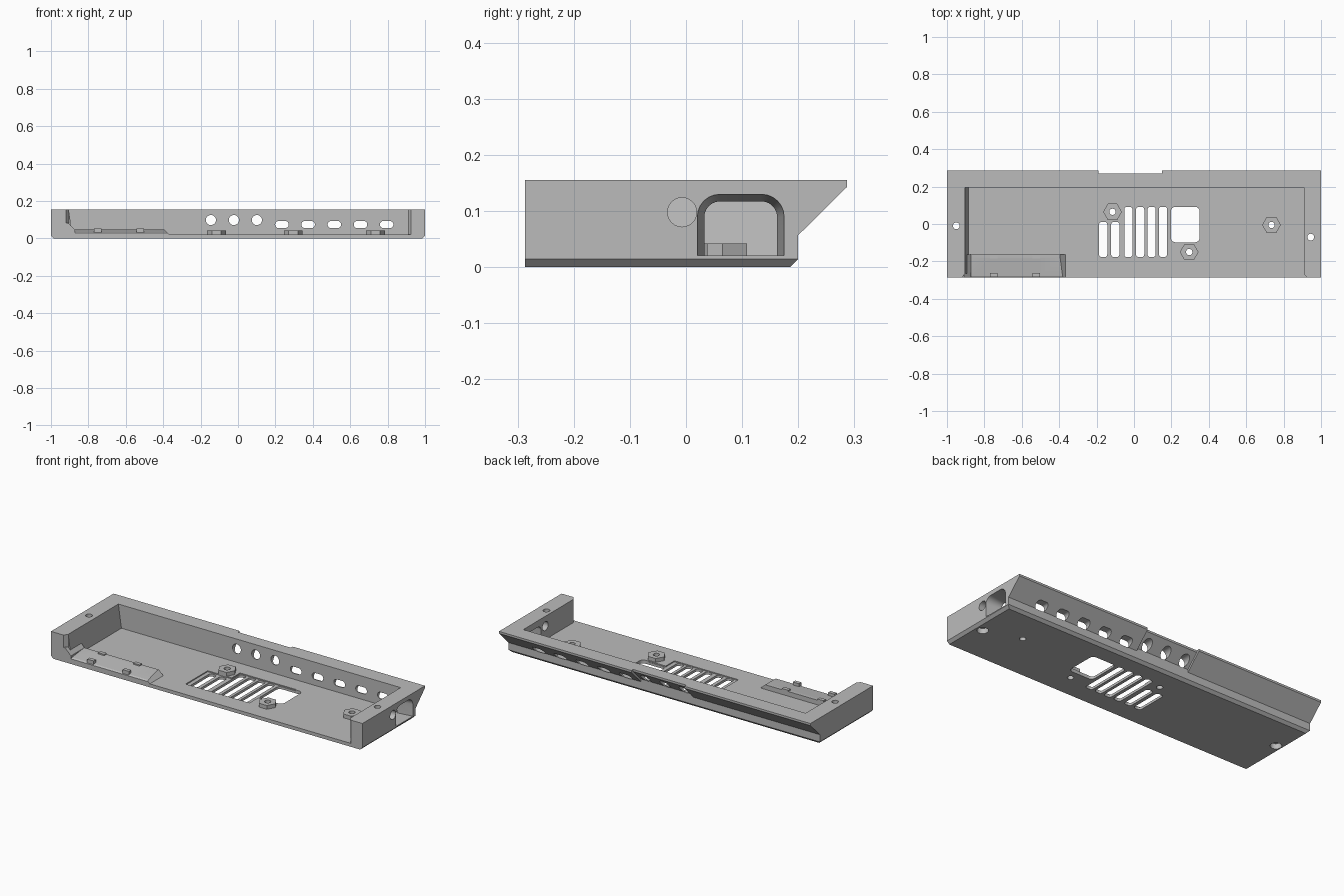
import bpy, bmesh
from math import cos, sin, pi

if "Cube" in bpy.data.objects:
    bpy.data.objects.remove(bpy.data.objects["Cube"])

grey = bpy.data.materials.new("plain grey")
grey.use_nodes = True
colour = (0.5, 0.5, 0.5, 1)
grey.diffuse_color = colour
grey.node_tree.nodes["Principled BSDF"].inputs["Base Color"].default_value = colour


def prism(name, pts, axis, a, b, end_pts=None):
    """Extrude (or loft to end_pts) a 2D outline along an axis from a to b."""
    place = {"X": lambda p, t: (t, p[0], p[1]),
             "Y": lambda p, t: (p[0], t, p[1]),
             "Z": lambda p, t: (p[0], p[1], t)}[axis]
    bm = bmesh.new()
    low = [bm.verts.new(place(p, a)) for p in pts]
    high = [bm.verts.new(place(p, b)) for p in (end_pts or pts)]
    bm.faces.new(low)
    bm.faces.new(high)
    n = len(pts)
    for i in range(n):
        j = (i + 1) % n
        bm.faces.new((low[i], low[j], high[j], high[i]))
    bmesh.ops.recalc_face_normals(bm, faces=bm.faces)
    mesh = bpy.data.meshes.new(name)
    bm.to_mesh(mesh)
    bm.free()
    mesh.materials.append(grey)
    obj = bpy.data.objects.new(name, mesh)
    bpy.context.collection.objects.link(obj)
    return obj


def combine(target, tool, operation="DIFFERENCE"):
    """Apply a boolean and discard the tool object."""
    mod = target.modifiers.new("combine", "BOOLEAN")
    mod.operation, mod.solver, mod.object = operation, "EXACT", tool
    bpy.context.view_layer.objects.active = target
    bpy.ops.object.modifier_apply(modifier=mod.name)
    bpy.data.objects.remove(tool)


def cut(target, *args):
    combine(target, prism("cutter", *args))


def ring(cx, cy, r, n=24):
    return [(cx + r * cos(2 * pi * i / n), cy + r * sin(2 * pi * i / n)) for i in range(n)]


def rounded(cx, cy, hx, hy, r, n=6):
    pts = []
    for k, (sx, sy) in enumerate([(1, 1), (-1, 1), (-1, -1), (1, -1)]):
        for i in range(n + 1):
            a = (k + i / n) * pi / 2
            pts.append((cx + sx * (hx - r) + r * cos(a), cy + sy * (hy - r) + r * sin(a)))
    return pts


def arch(y0, y1, z0, z1, r, n=6):
    pts = [(y0, z0), (y1, z0)]
    for k, cy in enumerate((y1 - r, y0 + r)):
        for i in range(n + 1):
            a = (k + i / n) * pi / 2
            pts.append((cy + r * cos(a), z1 - r + r * sin(a)))
    return pts


def box(x0, x1, y0, y1):
    return [(x0, y0), (x1, y0), (x1, y1), (x0, y1)]


# Case body: side profile with overhanging back lip
FRONT, FLOOR, TOP = -0.287, 0.02, 0.155
case = prism("case_body", [(FRONT, 0), (0.185, 0), (0.2, 0.015), (0.2, 0.057),
                           (0.287, 0.143), (0.287, TOP), (FRONT, TOP)], "X", -1, 1)

# Chamfered lower end edges
for s in (-1, 1):
    cut(case, [(s * 0.975, -0.01), (s * 1.01, -0.01), (s * 1.01, 0.025)], "Y", -0.4, 0.4)

# Open-fronted cavity, with one slightly sloping end wall
cut(case, [(-0.885, FLOOR), (0.908, FLOOR), (0.908, 0.17), (-0.907, 0.17)], "Y", -0.4, 0.195)

# Flared front corners of the end walls
cut(case, [(0.89, -0.3), (0.935, -0.3), (0.908, -0.265), (0.89, -0.265)], "Z", FLOOR, 0.2)
cut(case, [(-0.86, -0.3), (-0.93, -0.3), (-0.904, -0.265), (-0.86, -0.265)], "Z", 0.046, 0.2)

# Shallow step in the back lip
cut(case, [(0.2, 0.073), (0.27, 0.143), (0.27, 0.2), (0.32, 0.2), (0.32, 0.05), (0.2, 0.05)],
    "X", -0.19, 0.15)

# Button holes and status slots through the back wall
for i in range(3):
    cut(case, ring(-0.145 + i * 0.123, 0.098, 0.027), "Y", 0.15, 0.4)
for i in range(5):
    cut(case, rounded(0.235 + i * 0.14, 0.074, 0.036, 0.019, 0.0185), "Y", 0.15, 0.4)

# Arched connector opening and round hole in the left end wall
cut(case, arch(0.035, 0.16, 0.021, 0.115, 0.026), "X", 0.89, 1.001,
    arch(0.02, 0.175, 0.021, 0.13, 0.04))
cut(case, ring(-0.007, 0.098, 0.026), "X", 0.88, 1.1)

# Recessed vent panel with slots and a square window
cut(case, [(-0.21, -0.18), (0.2, -0.18), (0.2, -0.1), (0.305, -0.1), (0.305, 0.097),
           (-0.055, 0.097), (-0.055, 0.022), (-0.21, 0.022)], "Z", 0.014, 0.03)
for i, x in enumerate((-0.165, -0.1, -0.03, 0.033, 0.094, 0.155)):
    y1 = 0.012 if i < 2 else 0.092
    cut(case, rounded(x, (y1 - 0.177) / 2, 0.022, (y1 + 0.177) / 2, 0.015), "Z", -0.1, 0.1)
cut(case, rounded(0.274, -0.003, 0.077, 0.095, 0.025), "Z", -0.1, 0.1)

# Hexagonal standoffs
for x, y in ((-0.115, 0.065), (0.295, -0.15), (0.735, -0.005)):
    combine(case, prism("standoff", ring(x, y, 0.05, 6), "Z", 0.012, 0.042), "UNION")
    cut(case, ring(x, y, 0.017), "Z", -0.1, 0.1)

# End wall screw holes with wider heads underneath
for x, y in ((-0.95, -0.01), (0.945, -0.07)):
    cut(case, ring(x, y, 0.018), "Z", -0.1, 0.3)
    cut(case, ring(x, y, 0.03), "Z", -0.1, 0.03)

# Raised tilted pad at the front right corner
pad = prism("pad", [(-0.92, 0.012), (-0.357, 0.012), (-0.395, 0.047), (-0.872, 0.047),
                    (-0.908, 0.083), (-0.92, 0.083)], "Y", FRONT, -0.162)
cut(pad, [(-0.18, 0.047), (-0.278, 0.035), (-0.3, 0.022), (-0.3, 0.06), (-0.18, 0.06)],
    "X", -0.871, -0.3)
combine(case, pad, "UNION")

# Small locating nubs on the pad
for x in (-0.75, -0.523):
    for y in (-0.173, -0.272):
        combine(case, prism("nub", box(x - 0.02, x + 0.02, y - 0.011, y + 0.011), "Z",
                            0.03, 0.054), "UNION")

# Smooth the round holes, keep the edges crisp
bpy.ops.object.select_all(action="DESELECT")
case.select_set(True)
bpy.context.view_layer.objects.active = case
bpy.ops.object.shade_smooth_by_angle(angle=pi / 9)
